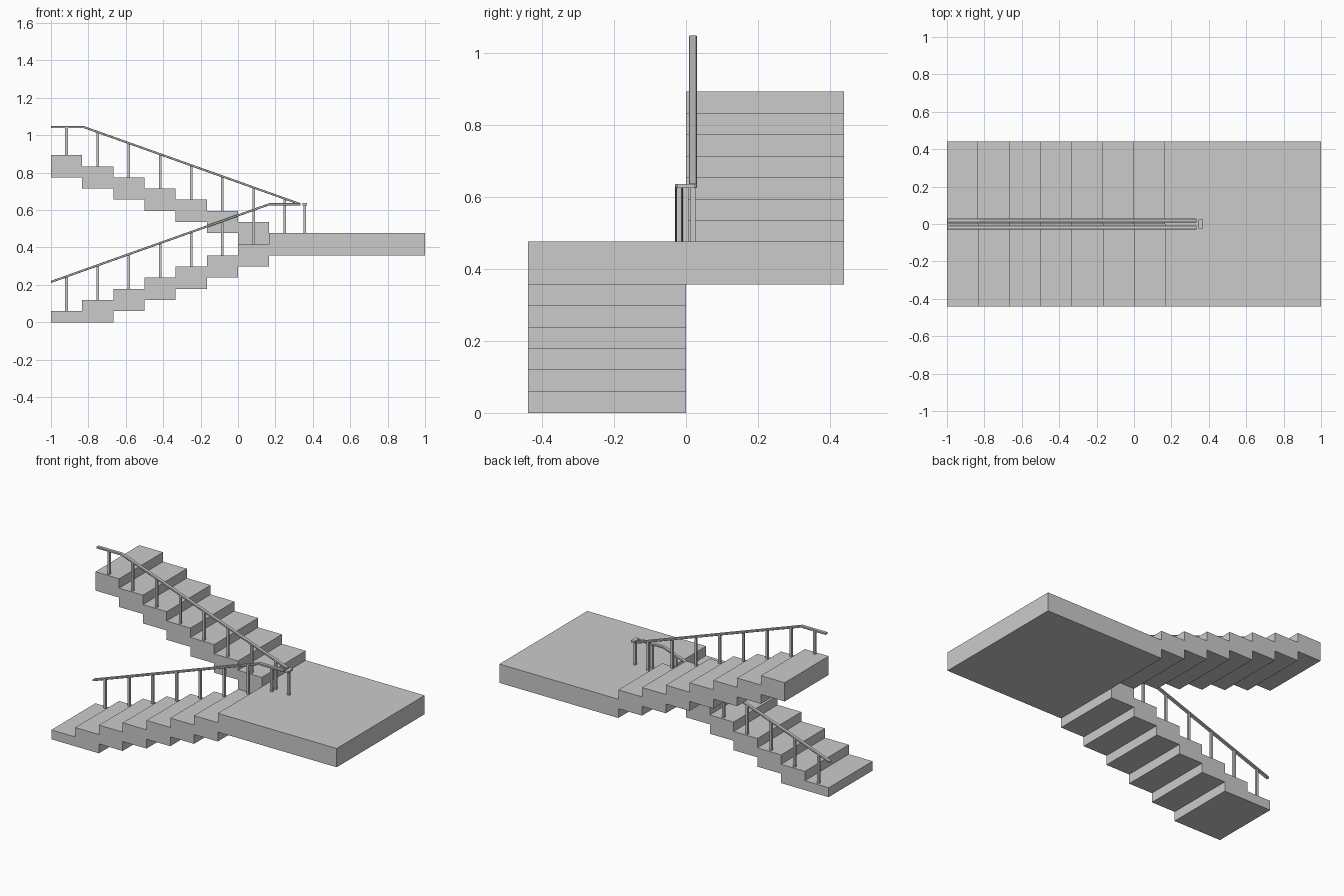
import bpy, bmesh

if "Cube" in bpy.data.objects:
    bpy.data.objects.remove(bpy.data.objects["Cube"])

RUN = 1 / 6        # tread depth
RISE = 0.4765 / 8  # step height
HALF = 0.44        # half the total width
LAND = 8 * RISE    # landing top


def prism(name, profile, y0, y1):
    """Extrude an x-z outline from y0 to y1."""
    bm = bmesh.new()
    face = bm.faces.new([bm.verts.new((x, y0, z)) for x, z in profile])
    ext = bmesh.ops.extrude_face_region(bm, geom=[face])
    verts = [g for g in ext["geom"] if isinstance(g, bmesh.types.BMVert)]
    bmesh.ops.translate(bm, verts=verts, vec=(0, y1 - y0, 0))
    bmesh.ops.recalc_face_normals(bm, faces=bm.faces)
    me = bpy.data.meshes.new(name)
    bm.to_mesh(me)
    bm.free()
    ob = bpy.data.objects.new(name, me)
    bpy.context.collection.objects.link(ob)
    return ob


def box(name, x0, x1, y0, y1, z0, z1):
    return prism(name, [(x0, z0), (x1, z0), (x1, z1), (x0, z1)], y0, y1)


def flight(name, x, step, z, y0, y1):
    """Seven sawtooth steps, each two risers thick, never below the floor."""
    top, under = [], []
    for i in range(7):
        xa, xb, zt = x + i * step, x + (i + 1) * step, z + (i + 1) * RISE
        zb = max(0, zt - 2 * RISE)
        top += [(xa, zt), (xb, zt)]
        if i == 1 and zb == 0:      # first two steps share the floor
            under.pop()
            under.append((xb, zb))
        else:
            under += [(xa, zb), (xb, zb)]
    return prism(name, top + under[::-1], y0, y1)


def rail(name, path, y0, y1):
    """Flat handrail following an x-z path, with softened long edges."""
    t = 0.012
    ob = prism(name, path + [(x, z - t) for x, z in path[::-1]], y0, y1)
    bev = ob.modifiers.new("edge", "BEVEL")
    bev.width, bev.segments = 0.002, 1
    return ob


def rail_height(path, x):
    for (xa, za), (xb, zb) in zip(path, path[1:]):
        if xa <= x <= xb:
            return za + (zb - za) * (x - xa) / (xb - xa)


def post(name, x, y, z0, z1):
    r = 0.007
    return box(name, x - r, x + r, y - r, y + r, z0, z1)


# Stairs and landing
flight("lower_flight", -1, RUN, 0, -HALF, 0)
flight("upper_flight", RUN, -RUN, LAND, 0, HALF)
box("landing", RUN, 1, -HALF, HALF, LAND - 2 * RISE, LAND)

# Handrails
low_path = [(-1, 0.222), (RUN, 0.637), (0.335, 0.637)]
up_path = [(-1, 1.05), (-0.825, 1.05), (0.335, 0.637)]
rail("lower_handrail", low_path, -0.030, -0.008)
rail("upper_handrail", up_path, 0.008, 0.030)

# Balusters, one per tread and one on the landing
for i in range(8):
    x = -1 + (i + 0.5) * RUN
    low_z = (i + 1) * RISE
    up_z = LAND + (7 - i) * RISE
    post(f"lower_baluster_{i}", x, -0.019, low_z, rail_height(low_path, x) - 0.006)
    post(f"upper_baluster_{i}", x, 0.019, up_z, rail_height(up_path, x) - 0.006)

# End post with its short cap
post("end_post", 0.357, 0, LAND, 0.628)
box("end_cap", 0.345, 0.369, -0.025, 0.025, 0.625, 0.637)
